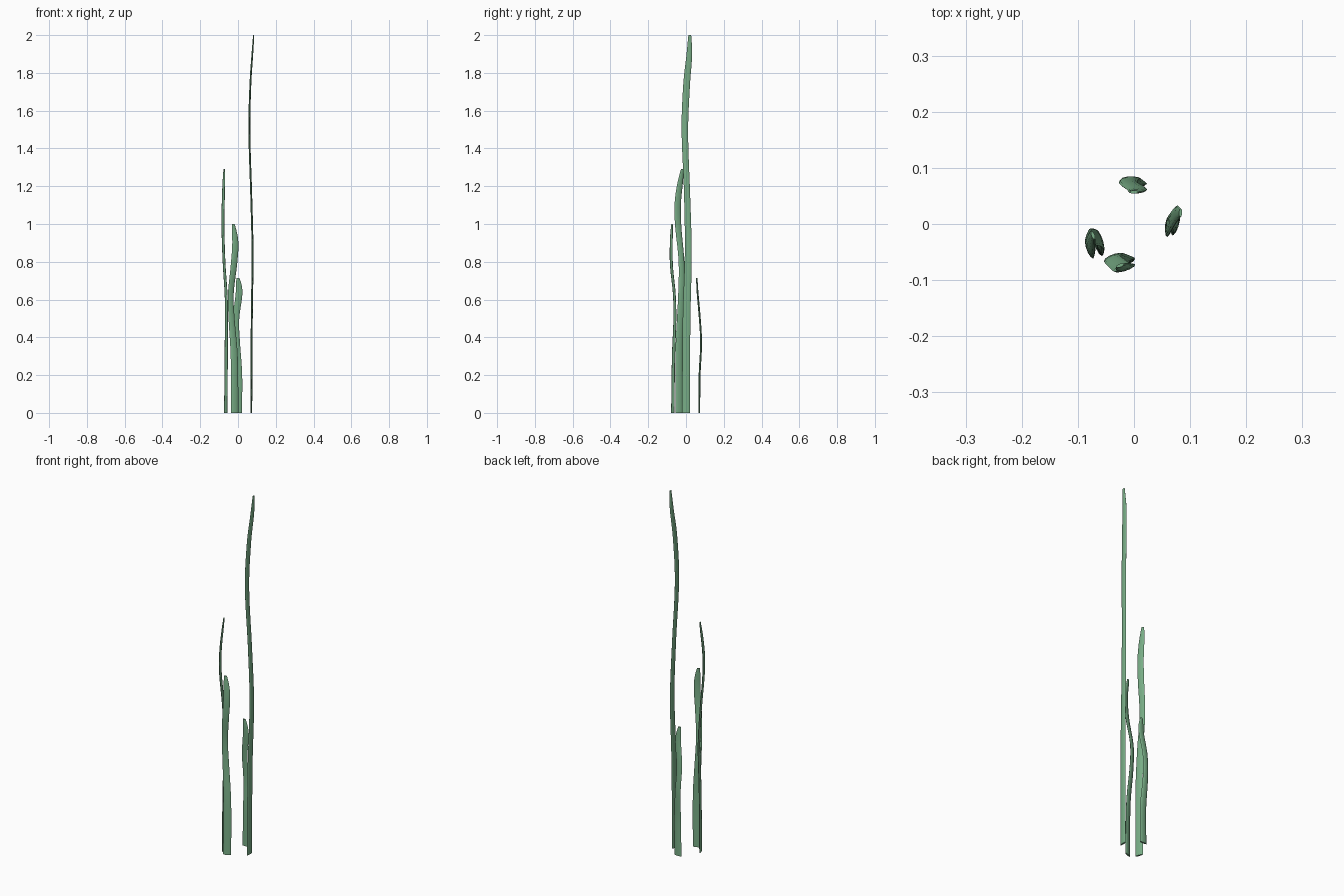
import bpy, bmesh, math
from mathutils import Vector

if "Cube" in bpy.data.objects:
    bpy.data.objects.remove(bpy.data.objects["Cube"])

green = bpy.data.materials.new("leaf_green")
green.diffuse_color = (0.19, 0.42, 0.24, 1)
green.use_nodes = True
green.node_tree.nodes["Principled BSDF"].inputs["Base Color"].default_value = green.diffuse_color


def smooth(pts, z):
    """Catmull-Rom style interpolation of (z, values...) rows at height z."""
    n = len(pts)
    i = max(k for k in range(n - 1) if pts[k][0] <= z + 1e-9)
    a, b = pts[i], pts[i + 1]
    p, q = pts[max(i - 1, 0)], pts[min(i + 2, n - 1)]
    h = b[0] - a[0]
    t = (z - a[0]) / h
    out = []
    for c in range(1, len(a)):
        m0 = (b[c] - p[c]) / (b[0] - p[0]) * h
        m1 = (q[c] - a[c]) / (q[0] - a[0]) * h
        out.append((2*t**3 - 3*t**2 + 1) * a[c] + (t**3 - 2*t**2 + t) * m0
                   + (3*t**2 - 2*t**3) * b[c] + (t**3 - t**2) * m1)
    return out


# blade width along its length, as a fraction of height
WIDTH = [(0, 0.042), (0.3, 0.040), (0.6, 0.032), (0.85, 0.036), (0.95, 0.030), (1, 0.015)]
THICK = [(0, 0.010), (0.6, 0.010), (0.95, 0.009), (1, 0.006)]


def blade(name, path, direction, rows=32, sides=10):
    """Wavy flat leaf: lens section swept up a path of (z, x, y)."""
    height = path[-1][0]
    u = Vector((*direction, 0)).normalized()
    v = Vector((-u.y, u.x, 0))
    bm = bmesh.new()
    rings = []
    for r in range(rows + 1):
        f = r / rows
        x, y = smooth(path, f * height)
        w, t = smooth(WIDTH, f)[0] / 2, smooth(THICK, f)[0] / 2
        c = Vector((x, y, f * height))
        rings.append([bm.verts.new(c + u * w * math.cos(a) + v * t * math.sin(a))
                      for a in (2 * math.pi * k / sides for k in range(sides))])
    for lo, hi in zip(rings, rings[1:]):
        for k in range(sides):
            j = (k + 1) % sides
            bm.faces.new((lo[k], lo[j], hi[j], hi[k]))
    bm.faces.new(rings[0][::-1])
    bm.faces.new(rings[-1])
    mesh = bpy.data.meshes.new(name)
    bm.to_mesh(mesh)
    bm.free()
    mesh.materials.append(green)
    ob = bpy.data.objects.new(name, mesh)
    bpy.context.collection.objects.link(ob)
    bpy.ops.object.select_all(action='DESELECT')
    ob.select_set(True)
    bpy.context.view_layer.objects.active = ob
    bpy.ops.object.shade_smooth_by_angle(angle=math.radians(50))


# tallest blade on the right
blade("tall_blade", [(0, 0.070, 0), (0.5, 0.073, 0.003), (0.85, 0.077, 0.012), (1.15, 0.070, 0.006),
                     (1.5, 0.060, -0.006), (1.75, 0.066, 0.004), (1.9, 0.076, 0.018),
                     (2.0, 0.083, 0.020)], (0.05, 1), rows=48)
# left blade
blade("left_blade", [(0, -0.065, -0.037), (0.35, -0.062, -0.036), (0.6, -0.062, -0.026),
                     (0.8, -0.074, -0.024), (1.0, -0.080, -0.042), (1.12, -0.078, -0.043),
                     (1.29, -0.073, -0.020)], (0.35, -0.94))
# front blade
blade("front_blade", [(0, -0.018, -0.070), (0.3, -0.020, -0.066), (0.5, -0.034, -0.059),
                      (0.63, -0.038, -0.062), (0.78, -0.022, -0.077), (0.9, -0.014, -0.078),
                      (1.0, -0.025, -0.074)], (0.93, 0.35))
# short back blade
blade("short_back_blade", [(0, 0, 0.070), (0.2, 0.002, 0.072), (0.37, -0.006, 0.080),
                           (0.5, -0.010, 0.073), (0.64, 0.006, 0.061), (0.715, 0.0, 0.057)], (1, 0.03))
